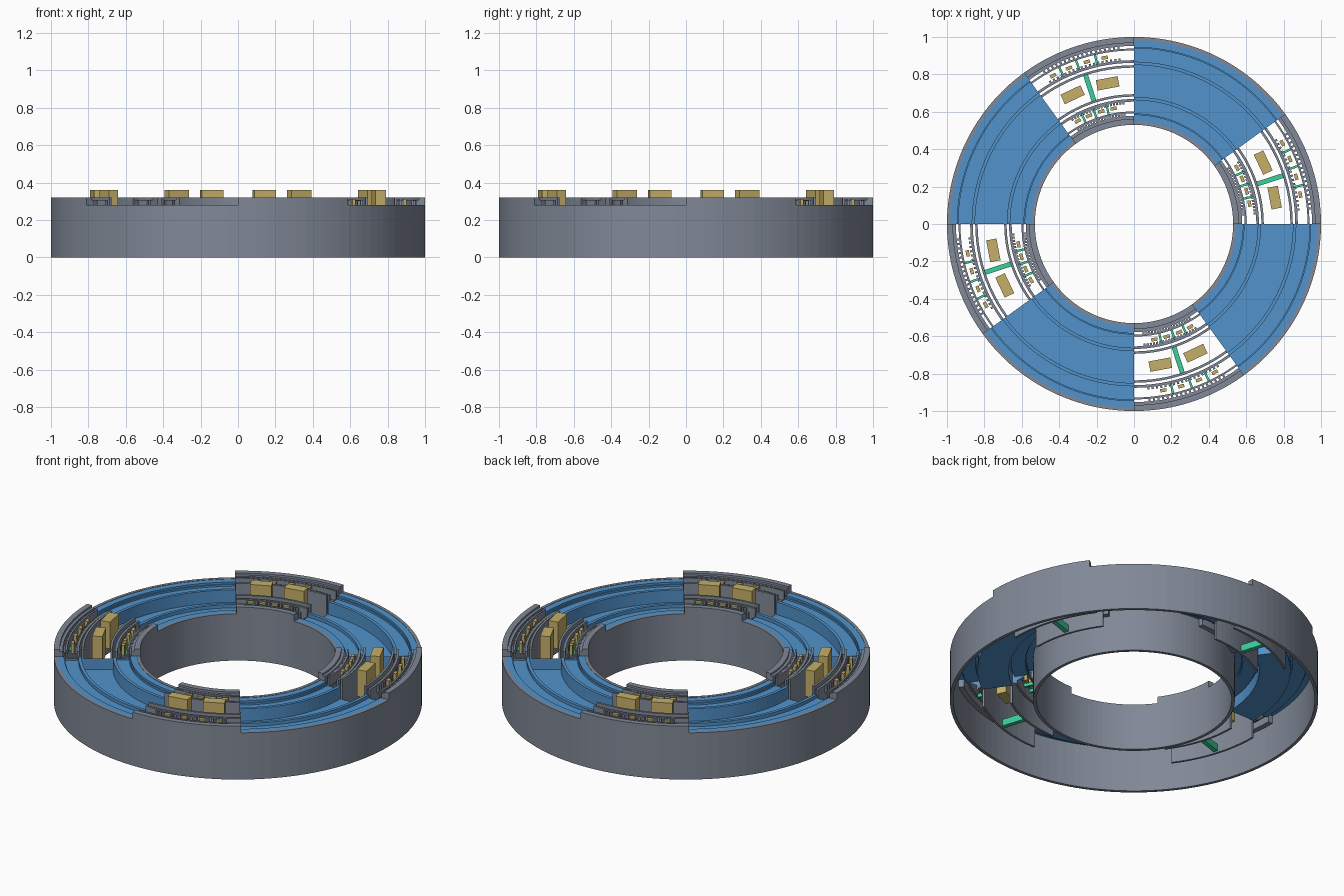
import bpy, bmesh
from math import radians, cos, sin
from mathutils import Matrix

cube = bpy.data.objects.get("Cube")
if cube:
    bpy.data.objects.remove(cube)

MID = 0.765          # radius of the middle channel
RAISED = 36          # degrees covered by each raised bay
STEP = 3             # degrees per facet


def material(name, rgb):
    m = bpy.data.materials.new(name)
    m.use_nodes = True
    m.diffuse_color = (*rgb, 1)
    m.node_tree.nodes["Principled BSDF"].inputs["Base Color"].default_value = (*rgb, 1)
    return m


grey = material("slate grey", (0.22, 0.25, 0.31))
blue = material("tray blue", (0.085, 0.29, 0.60))
gold = material("gold", (0.56, 0.43, 0.14))
green = material("strut green", (0.045, 0.62, 0.34))


def finish(name, bm, mat):
    bmesh.ops.recalc_face_normals(bm, faces=bm.faces)
    mesh = bpy.data.meshes.new(name)
    bm.to_mesh(mesh)
    bm.free()
    mesh.materials.append(mat)
    ob = bpy.data.objects.new(name, mesh)
    bpy.context.collection.objects.link(ob)


def sweep(bm, profile, a0, a1):
    """Turn a closed (radius, height) profile from a0 to a1 degrees."""
    n = max(1, round((a1 - a0) / STEP))
    loops = []
    for i in range(n + 1):
        a = radians(a0 + (a1 - a0) * i / n)
        loops.append([bm.verts.new((r * cos(a), r * sin(a), z)) for r, z in profile])
    for p, q in zip(loops, loops[1:]):
        for j in range(len(profile)):
            k = (j + 1) % len(profile)
            bm.faces.new((p[j], p[k], q[k], q[j]))
    bm.faces.new(loops[0])
    bm.faces.new(loops[-1])


def band(bm, r0, r1, z0, z1, a0, a1):
    sweep(bm, [(r0, z0), (r1, z0), (r1, z1), (r0, z1)], a0, a1)


def block(bm, r, angle, radial, tangential, z0, z1):
    m = (Matrix.Rotation(radians(angle), 4, "Z")
         @ Matrix.Translation((r, 0, (z0 + z1) / 2))
         @ Matrix.Diagonal((radial, tangential, z1 - z0, 1)))
    bmesh.ops.create_cube(bm, size=1, matrix=m)


def both(r):
    """A radius and its mirror image across the middle channel."""
    return r, 2 * MID - r


# Casing walls: low beside the trays, high at the raised bays
bm = bmesh.new()
for q in range(0, 360, 90):
    for r0, r1 in zip(both(0.982), both(1.0)):
        band(bm, r0, r1, 0, 0.32, q, q + RAISED)
        band(bm, r0, r1, 0, 0.28, q + RAISED, q + 90)
finish("casing_walls", bm, grey)

# Stepped blue trays
half = [(0.982, 0.278), (0.945, 0.278), (0.945, 0.255), (0.868, 0.255),
        (0.868, 0.275), (0.85, 0.275), (0.85, 0.2)]
top = half + [(2 * MID - r, z) for r, z in reversed(half)]
lower = [(r - 0.006 * (1 if r > MID else -1) if 0.86 < abs(r - MID) + MID < 0.98 else r, z - 0.012)
         for r, z in reversed(top)]
for i, q in enumerate(range(0, 360, 90)):
    bm = bmesh.new()
    sweep(bm, top + lower, q + RAISED, q + 90)
    finish(f"tray_{i + 1}", bm, blue)

# Rails of the raised bays: inner radius, outer radius, bottom, top
RAILS = [(0.968, 0.982, 0.22, 0.32), (0.952, 0.968, 0.22, 0.308),
         (0.928, 0.938, 0.25, 0.308), (0.862, 0.876, 0.2, 0.308),
         (0.836, 0.849, 0.08, 0.32)]
for i, q in enumerate(range(0, 360, 90)):
    bm = bmesh.new()
    for r0, r1, z0, z1 in RAILS:
        for a, b in zip(both(r0), both(r1)):
            band(bm, a, b, z0, z1, q, q + RAISED)
    # Small teeth along the side channels
    for k in range(18):
        for r in both(0.945) + both(0.881):
            block(bm, r, q + 5 + k * 1.5, 0.015, 0.011, 0.26, 0.305)
    finish(f"bay_rails_{i + 1}", bm, grey)

    # Green cross struts
    bm = bmesh.new()
    block(bm, MID, q + 18, 0.15, 0.026, 0.09, 0.13)
    for a in (13, 19.5, 25.5):
        for r in both(0.903):
            block(bm, r, q + a, 0.055, 0.012, 0.24, 0.262)
    finish(f"struts_{i + 1}", bm, green)

    # Large and small gold blocks
    bm = bmesh.new()
    for a in (10.6, 25.4):
        block(bm, MID, q + a, 0.056, 0.118, 0.2, 0.36)
    for a in (10, 16.2, 22.6, 28.6):
        for r in both(0.903):
            block(bm, r, q + a, 0.018, 0.034, 0.25, 0.312)
    finish(f"gold_blocks_{i + 1}", bm, gold)
